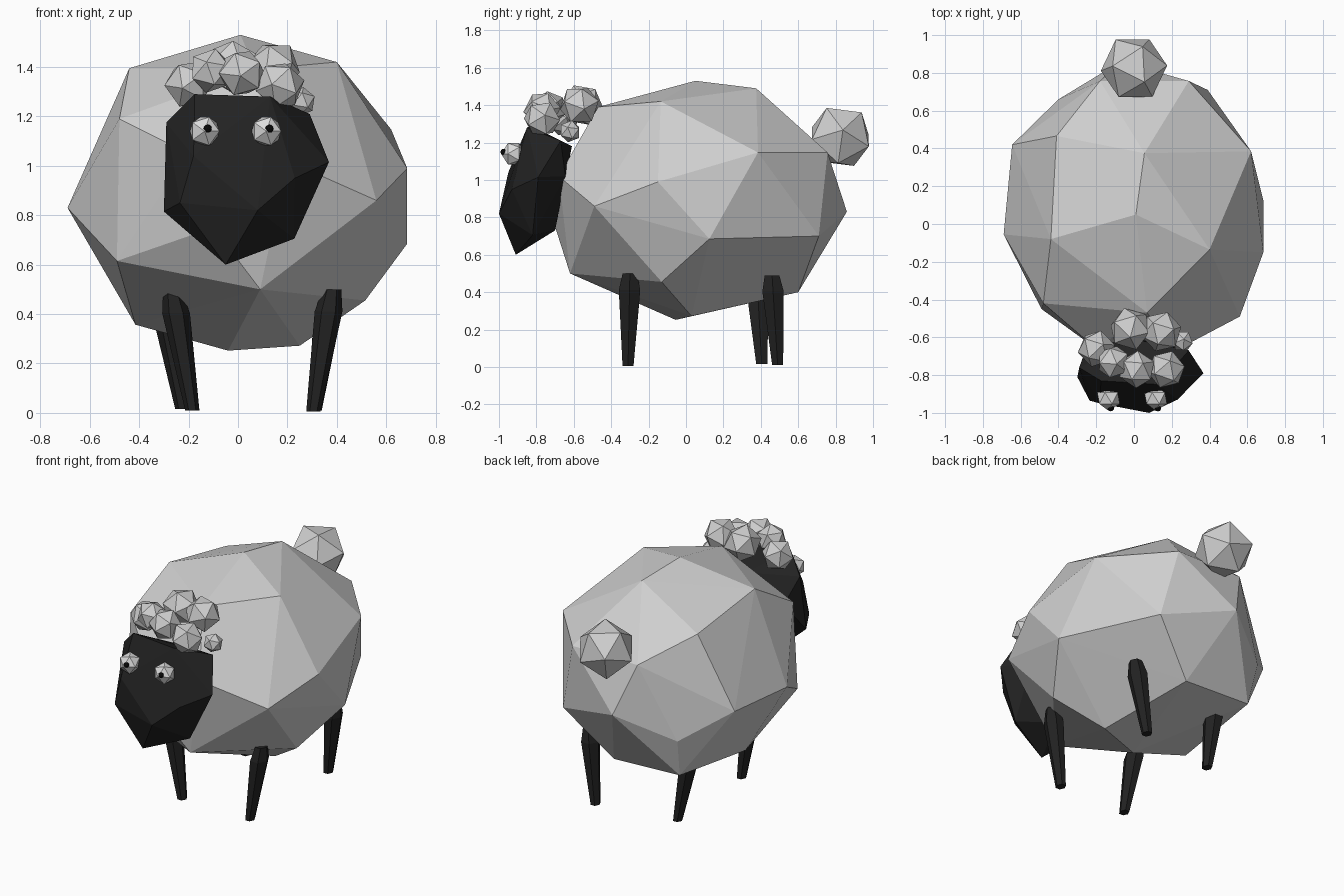
import bpy, bmesh, math
from mathutils import Vector, Matrix

if "Cube" in bpy.data.objects:
    bpy.data.objects.remove(bpy.data.objects["Cube"])


def material(name, value):
    m = bpy.data.materials.new(name)
    m.diffuse_color = (value, value, value, 1)
    m.use_nodes = True
    m.node_tree.nodes["Principled BSDF"].inputs["Base Color"].default_value = m.diffuse_color
    return m


WOOL = material("wool_white", 0.62)
SKIN = material("skin_black", 0.016)
EYE = material("eye_white", 0.72)
PUPIL = material("pupil_black", 0.003)


def finish(name, bm, mat):
    bmesh.ops.recalc_face_normals(bm, faces=bm.faces)
    mesh = bpy.data.meshes.new(name)
    bm.to_mesh(mesh)
    bm.free()
    mesh.materials.append(mat)
    ob = bpy.data.objects.new(name, mesh)
    bpy.context.collection.objects.link(ob)
    return ob


def hull(name, points, mat):
    """Faceted solid wrapped around a few corner points."""
    bm = bmesh.new()
    for p in points:
        bm.verts.new(p)
    res = bmesh.ops.convex_hull(bm, input=bm.verts)
    bmesh.ops.delete(bm, geom=[g for g in res["geom_interior"]
                               if isinstance(g, bmesh.types.BMVert)], context='VERTS')
    return finish(name, bm, mat)


def ball(name, centre, radius, mat, turn=(0, 0, 0), detail=1):
    bm = bmesh.new()
    rot = Matrix.Rotation(turn[2], 4, 'Z') @ Matrix.Rotation(turn[1], 4, 'Y') @ Matrix.Rotation(turn[0], 4, 'X')
    bmesh.ops.create_icosphere(bm, subdivisions=detail, radius=radius,
                               matrix=Matrix.Translation(centre) @ rot)
    return finish(name, bm, mat)


def leg(name, foot, top):
    """Six-sided tapering leg with a bulge below the hip."""
    foot, top = Vector(foot), Vector(top)
    bm = bmesh.new()
    rings = []
    for t, r in ((0, 0.034), (0.82, 0.066), (1, 0.045)):
        c = foot.lerp(top, t)
        rings.append([bm.verts.new((c.x + 0.85 * r * math.cos(a), c.y + r * math.sin(a), c.z))
                      for a in (math.tau * i / 6 for i in range(6))])
    for low, high in zip(rings, rings[1:]):
        for i in range(6):
            j = (i + 1) % 6
            bm.faces.new((low[i], low[j], high[j], high[i]))
    bm.faces.new(rings[0])
    bm.faces.new(rings[-1])
    return finish(name, bm, SKIN)


# Woolly body
hull("body", [
    (0.01, 0.05, 1.53), (0.055, 0.375, 1.49), (0.40, -0.135, 1.42), (-0.44, -0.08, 1.395),
    (0.07, -0.47, 1.39), (-0.41, 0.466, 1.30), (0.62, 0.385, 1.147), (0.685, -0.15, 0.99),
    (0.685, 0.125, 0.685), (0.56, -0.49, 0.86), (-0.69, -0.055, 0.83), (0.515, -0.13, 0.455),
    (-0.04, -0.055, 0.252), (0.25, 0.03, 0.272), (0.09, -0.62, 0.50), (0.39, 0.71, 0.70),
    (0.29, 0.757, 1.147), (-0.18, 0.757, 1.147), (-0.07, 0.86, 0.83), (-0.40, 0.66, 0.67),
    (-0.375, 0.60, 0.42), (0.10, 0.60, 0.40), (-0.645, 0.42, 0.84), (-0.48, -0.42, 1.19),
    (-0.49, -0.45, 0.615), (-0.415, -0.02, 0.357), (-0.10, -0.70, 0.75),
    (0.20, -0.68, 1.02), (-0.20, -0.66, 1.05)], WOOL)

# Dark head
hull("head", [
    (-0.05, -0.91, 0.60), (0.08, -1.0, 0.82), (-0.30, -0.81, 0.815), (-0.235, -0.935, 0.85),
    (0.228, -0.82, 0.705), (0.23, -0.93, 0.95), (0.368, -0.79, 1.015), (-0.29, -0.76, 1.175),
    (0.29, -0.67, 1.21), (-0.175, -0.83, 1.29), (0.13, -0.85, 1.28), (0.0, -0.70, 0.73),
    (-0.25, -0.65, 1.02), (0.25, -0.645, 1.02), (0.0, -0.61, 1.18), (-0.18, -0.95, 1.04)], SKIN)

# Curls on top of the head
curls = [(-0.02, -0.555, 1.40, 0.115), (0.145, -0.57, 1.40, 0.11), (-0.20, -0.66, 1.33, 0.10),
         (-0.11, -0.73, 1.385, 0.092), (0.015, -0.77, 1.375, 0.10), (0.17, -0.77, 1.325, 0.102),
         (0.255, -0.62, 1.26, 0.06)]
for i, (x, y, z, r) in enumerate(curls):
    ball(f"curl_{i + 1}", (x, y, z), r, WOOL, (0.4 + i, 0.3 * i, 0.7 * i))

# Tail
ball("tail", (0.0, 0.825, 1.23), 0.18, WOOL, (0.5, 0.2, 0.3))

# Eyes with pupils
for side, x in (("left", -0.135), ("right", 0.115)):
    ball(f"eye_{side}", (x, -0.922, 1.14), 0.067, EYE, (math.pi / 2, 0, 0))
    ball(f"pupil_{side}", (x + 0.012, -0.975, 1.15), 0.017, PUPIL, detail=2)

# Legs
leg("front_leg_right", (0.305, -0.31, 0.005), (0.38, -0.30, 0.50))
leg("front_leg_left", (-0.185, -0.31, 0.01), (-0.265, -0.30, 0.49))
leg("hind_leg_right", (0.31, 0.49, 0.01), (0.375, 0.46, 0.49))
leg("hind_leg_left", (-0.225, 0.405, 0.015), (-0.30, 0.38, 0.46))
